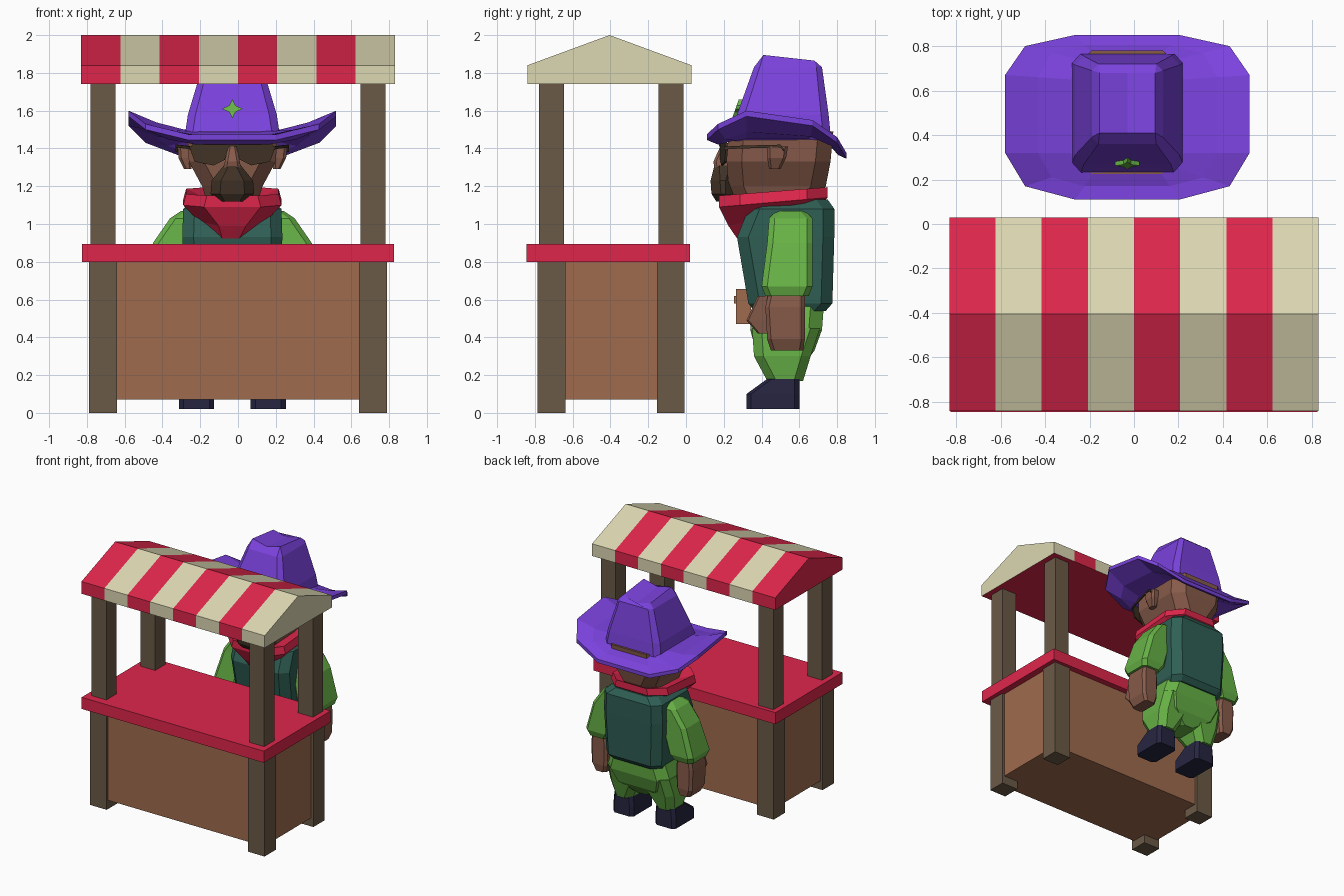
import bpy
import bmesh
from mathutils import Vector

if "Cube" in bpy.data.objects:
    bpy.data.objects.remove(bpy.data.objects["Cube"], do_unlink=True)

CX = -0.03  # the vendor stands slightly off centre


def linear(c):
    return c / 12.92 if c <= 0.04045 else ((c + 0.055) / 1.055) ** 2.4


def material(name, code):
    rgb = [linear(v / 255) for v in bytes.fromhex(code)]
    mat = bpy.data.materials.new(name)
    mat.use_nodes = True
    mat.diffuse_color = (*rgb, 1)
    mat.node_tree.nodes["Principled BSDF"].inputs["Base Color"].default_value = (*rgb, 1)
    return mat


RED = material("red cloth", "DE264B")
CREAM = material("cream cloth", "DCD7B2")
POST = material("post wood", "6B5A47")
PANEL = material("panel wood", "9F6B4D")
PURPLE = material("purple felt", "7A42DC")
GREEN = material("green cotton", "67B246")
TEAL = material("teal vest cloth", "2F5F54")
SKIN = material("brown skin", "875B4A")
DARK = material("dark brown", "413225")
NAVY = material("navy leather", "262541")


def finish(name, bm, *mats):
    bmesh.ops.recalc_face_normals(bm, faces=bm.faces)
    mesh = bpy.data.meshes.new(name)
    bm.to_mesh(mesh)
    bm.free()
    for mat in mats:
        mesh.materials.append(mat)
    obj = bpy.data.objects.new(name, mesh)
    bpy.context.collection.objects.link(obj)
    return obj


def skin_rings(bm, rings, caps=True):
    """Join equal-length point rings with quads."""
    loops = [[bm.verts.new(p) for p in ring] for ring in rings]
    n = len(loops[0])
    for a, b in zip(loops, loops[1:]):
        for i in range(n):
            j = (i + 1) % n
            bm.faces.new((a[i], a[j], b[j], b[i]))
    if caps:
        bm.faces.new(loops[0])
        bm.faces.new(loops[-1])
    return loops


def box(name, mat, x0, x1, y0, y1, z0, z1):
    bm = bmesh.new()
    skin_rings(bm, [[(x0, y0, z), (x1, y0, z), (x1, y1, z), (x0, y1, z)] for z in (z0, z1)])
    return finish(name, bm, mat)


def ring(c, hx, y0, y1, zf, zb, cut, side):
    """Rectangle with cut corners, sloping from zf at the front to zb at the back."""
    k = min(cut, hx * 0.6, (y1 - y0) * 0.4)
    quarter = [(hx - k, y0), (hx, y0 + k), (hx, y1 - k), (hx - k, y1)]
    outline = [(c + x, y) for x, y in quarter] + [(c - x, y) for x, y in reversed(quarter)]
    return [(CX + side * x, y, zf + (zb - zf) * (y - y0) / (y1 - y0)) for x, y in outline]


def loft(name, mat, rows, cut=0.03, side=1):
    """Rows hold centre, half width, front, back, height and optional back height."""
    bm = bmesh.new()
    skin_rings(bm, [ring(*r[:5], r[-1] if len(r) > 5 else r[4], cut, side) for r in rows])
    return finish(name, bm, mat)


def plate(name, mat, points, depth):
    """Thin slab facing the front, thickened towards the back."""
    bm = bmesh.new()
    skin_rings(bm, [points, [(x, y + depth, z) for x, y, z in points]])
    return finish(name, bm, mat)


# Stall: counter, panelled base and posts
box("counter_top", RED, -.825, .825, -.845, .02, .8, .895)
box("stall_base", PANEL, -.77, .77, -.765, -.03, .07, .8)
for s, side in ((-1, "right"), (1, "left")):
    for y, end in ((-.712, "front"), (-.08, "back")):
        x = s * .715
        box(f"{side}_{end}_leg", POST, x - .075, x + .075, y - .073, y + .073, 0, .8)
        box(f"{side}_{end}_post", POST, x - .067, x + .067, y - .066, y + .066, .89, 1.75)

# Striped awning
bm = bmesh.new()
gable = [(-.84, 1.74), (-.84, 1.84), (-.405, 2), (.03, 1.84), (.03, 1.74)]
stripe = 1.66 / 8
skin_rings(bm, [[(-.83 + i * stripe, y, z) for y, z in gable] for i in range(9)])
for f in bm.faces:
    mid = f.calc_center_median()
    if mid.z > 1.75:
        f.material_index = min(7, max(0, int((mid.x + .83) / stripe))) % 2
finish("awning", bm, RED, CREAM)

# Mirrored limbs
for s, side in ((-1, "right"), (1, "left")):
    loft(f"{side}_boot", NAVY, [(.19, .093, .32, .6, .02), (.19, .093, .32, .6, .1),
                                (.19, .085, .43, .6, .18)], .025, s)
    loft(f"{side}_trouser_leg", GREEN, [(.19, .08, .43, .62, .17), (.165, .125, .36, .66, .3),
                                        (.14, .14, .35, .71, .45)], .05, s)
    loft(f"{side}_sleeve", GREEN, [(.385, .085, .42, .65, .62), (.375, .11, .4, .67, .67),
                                   (.31, .11, .43, .67, .9), (.25, .08, .44, .67, 1.03),
                                   (.22, .05, .48, .63, 1.07)], .03, s)
    loft(f"{side}_hand", SKIN, [(.38, .05, .45, .62, .33), (.385, .07, .43, .63, .39),
                                (.385, .075, .42, .63, .56), (.385, .06, .44, .63, .65)], .02, s)
    loft(f"{side}_thumb", SKIN, [(.36, .025, .38, .46, .42), (.36, .035, .32, .47, .49),
                                 (.37, .035, .38, .48, .62)], .01, s)
    loft(f"{side}_ear", SKIN, [(.235, .02, .44, .5, .129 * 10), (.25, .035, .43, .53, 1.35),
                               (.25, .04, .43, .54, 1.41)], .015, s)

    # Sunglasses: lens, temple bar and ear hook
    lens = [(.015, 1.43), (.2, 1.44), (.225, 1.4), (.2, 1.33), (.1, 1.31), (.04, 1.34)]
    plate(f"{side}_lens", DARK, [(CX + s * x, .18 + x * x * .6, z) for x, z in lens], .012)
    bm = bmesh.new()
    skin_rings(bm, [[(CX + s * (x + a), y, z + b) for a, b in ((0, 0), (.01, 0), (.01, .015), (0, .015))]
                    for x, y, z in ((.215, .2, 1.395), (.245, .3, 1.4), (.29, .5, 1.405), (.29, .52, 1.38))])
    finish(f"{side}_temple_bar", bm, DARK)
box("glasses_bridge", DARK, CX - .03, CX + .03, .175, .19, 1.41, 1.43)

# Torso
loft("hips", GREEN, [(0, .1, .42, .62, .25), (0, .24, .37, .68, .33), (0, .28, .34, .72, .44),
                     (0, .24, .35, .73, .57)], .07)
loft("vest", TEAL, [(0, .23, .36, .74, .54), (0, .25, .33, .775, .58), (0, .265, .27, .785, .93),
                    (0, .26, .33, .785, 1.08), (0, .2, .4, .75, 1.13)], .06)
box("belt_buckle", PANEL, CX - .1, CX + .1, .265, .345, .47, .655)
box("buckle_stud", PANEL, CX - .02, CX + .02, .255, .27, .58, .62)

# Neckerchief with a folded point at the front
loft("neckerchief", RED, [(-.01, .1, .28, .62, .91, 1.04), (0, .18, .225, .72, .99, 1.11),
                          (0, .26, .175, .75, 1.09, 1.14), (0, .245, .175, .75, 1.15, 1.195),
                          (0, .15, .25, .66, 1.12, 1.15)], .11)

# Head
loft("head", SKIN, [(0, .13, .27, .68, 1.1), (0, .16, .225, .74, 1.2), (0, .23, .215, .765, 1.33),
                    (0, .24, .225, .78, 1.49)], .08)
loft("nose", SKIN, [(0, .045, .15, .25, 1.3), (0, .04, .145, .25, 1.33), (0, .02, .19, .25, 1.43)], .015)
loft("moustache", DARK, [(0, .08, .16, .26, 1.12), (0, .115, .135, .26, 1.16),
                         (0, .11, .13, .26, 1.23), (0, .045, .15, .26, 1.31)], .05)

# Hat brim: a curled sheet around the crown base
edge = [(.235, .11, 1.475), (.46, .17, 1.53), (.55, .32, 1.6),
        (.55, .67, 1.55), (.46, .8, 1.46), (.235, .85, 1.375)]
inner = [(.15, .23, 1.49), (.22, .25, 1.49), (.255, .32, 1.5),
         (.255, .65, 1.5), (.22, .74, 1.49), (.15, .76, 1.48)]


def hat_loop(half, drop):
    return [(CX + x, y, z - drop) for x, y, z in half] + [(CX - x, y, z - drop) for x, y, z in reversed(half)]


bm = bmesh.new()
middle = [tuple(Vector(a).lerp(Vector(b), .5) - Vector((0, 0, .012))) for a, b in zip(inner, edge)]
skin_rings(bm, [hat_loop(inner, 0), hat_loop(middle, 0), hat_loop(edge, 0), hat_loop(edge, .03),
                hat_loop(middle, .05), hat_loop(inner, .05)])
finish("hat_brim", bm, PURPLE)

# Hat crown with a creased top
bm = bmesh.new()
crown = [(0.25, .23, .765, 1.48, .04), (.235, .27, .755, 1.58, .04), (.16, .36, .72, 1.83, .03)]
loops = skin_rings(bm, [ring(0, hx, y0, y1, z, z, k, 1) for hx, y0, y1, z, k in crown], False)
front_ridge, back_ridge = [
    [bm.verts.new((CX + x, y, z - drop)) for x, drop in ((-.125, 0), (0, .03), (.125, 0))]
    for y, z in ((.41, 1.895), (.68, 1.865))]
t = loops[-1]
for i in (0, 1):
    bm.faces.new((front_ridge[i], front_ridge[i + 1], back_ridge[i + 1], back_ridge[i]))
bm.faces.new((t[7], t[0], front_ridge[2], front_ridge[1], front_ridge[0]))
bm.faces.new((t[3], t[4], back_ridge[0], back_ridge[1], back_ridge[2]))
for a, f, b in ((0, front_ridge[2], back_ridge[2]), (4, back_ridge[0], front_ridge[0])):
    bm.faces.new((t[a], t[a + 1], f))
    bm.faces.new((t[a + 1], t[a + 2], b, f))
    bm.faces.new((t[a + 2], t[a + 3], b))
finish("hat_crown", bm, PURPLE)

# Four-pointed hat badge
star = []
for i in range(4):
    dx, dz = ((0, 1), (1, 0), (0, -1), (-1, 0))[i]
    star += [(dx * .055, dz * .05), ((dx + dz) * .017, (dz - dx) * .017)]
plate("hat_badge", GREEN, [(CX + x, .262 + z * .35, 1.61 + z) for x, z in star], .03)
